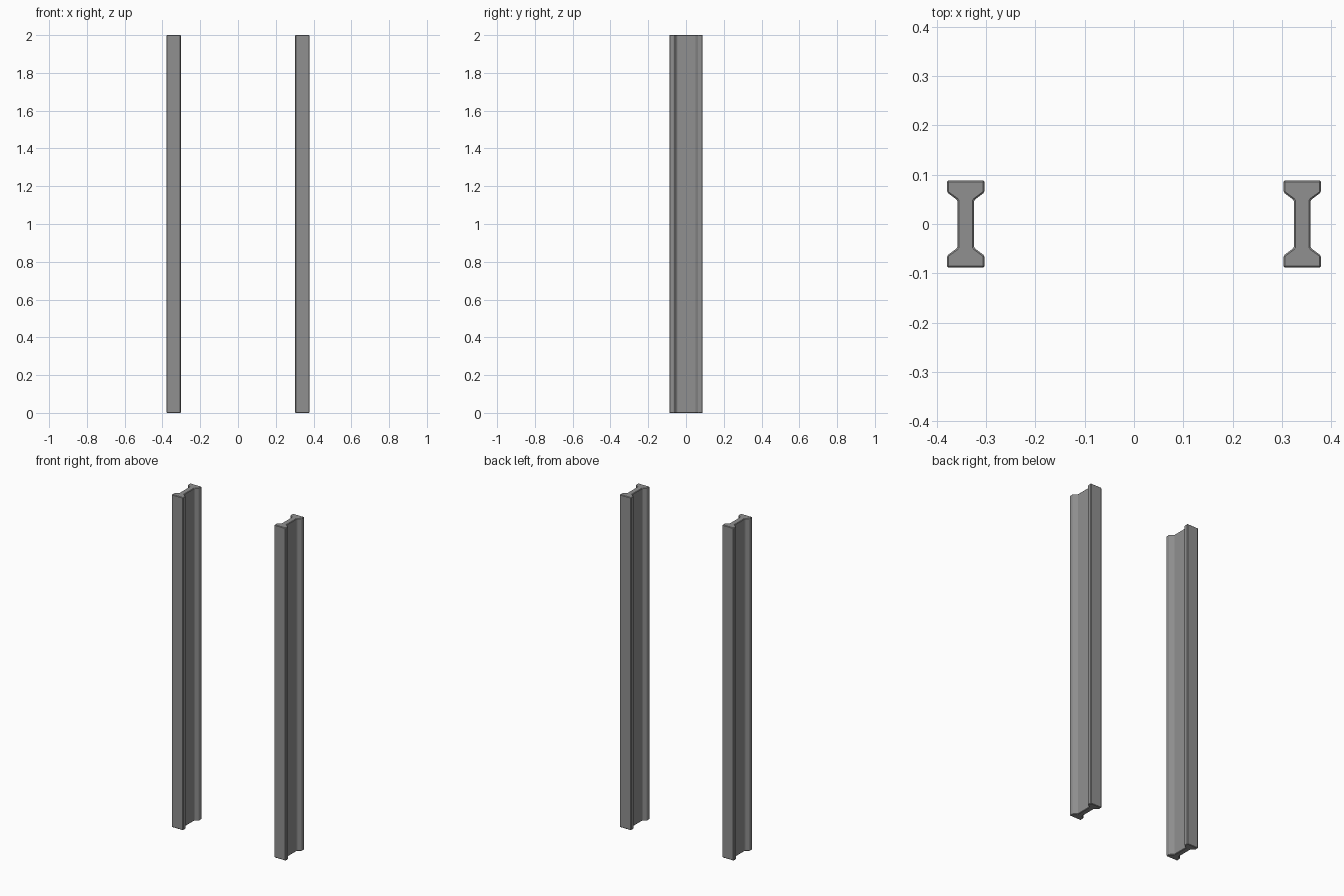
import bpy, bmesh

if "Cube" in bpy.data.objects:
    bpy.data.objects.remove(bpy.data.objects["Cube"])

HEIGHT = 2.0
OFFSET = 0.341     # beam centre distance from the middle

# Dark steel material
steel = bpy.data.materials.new("dark_steel")
steel.diffuse_color = (0.28, 0.28, 0.28, 1)
steel.use_nodes = True
steel.node_tree.nodes["Principled BSDF"].inputs["Base Color"].default_value = steel.diffuse_color

# One quarter of the I-beam section: flange edge, flange taper, web
quarter = [(0.038, 0.0885), (0.038, 0.064), (0.0165, 0.048)]


def section():
    right = quarter + [(x, -y) for x, y in reversed(quarter)]
    left = [(-x, -y) for x, y in right]
    return right + left


def make_beam(name, cx):
    bm = bmesh.new()
    face = bm.faces.new([bm.verts.new((x, y, 0)) for x, y in section()])
    ext = bmesh.ops.extrude_face_region(bm, geom=[face])
    top = [v for v in ext["geom"] if isinstance(v, bmesh.types.BMVert)]
    bmesh.ops.translate(bm, verts=top, vec=(0, 0, HEIGHT))
    bmesh.ops.recalc_face_normals(bm, faces=bm.faces[:])
    mesh = bpy.data.meshes.new(name)
    bm.to_mesh(mesh)
    bm.free()
    mesh.materials.append(steel)
    obj = bpy.data.objects.new(name, mesh)
    obj.location.x = cx
    bpy.context.collection.objects.link(obj)
    # Small worn edge chamfer
    bevel = obj.modifiers.new("edge_chamfer", "BEVEL")
    bevel.width = 0.003
    bevel.segments = 1
    bevel.limit_method = "ANGLE"
    return obj


# Pair of upright beams
for label, side in (("left", -1), ("right", 1)):
    make_beam(label + "_beam", side * OFFSET)
